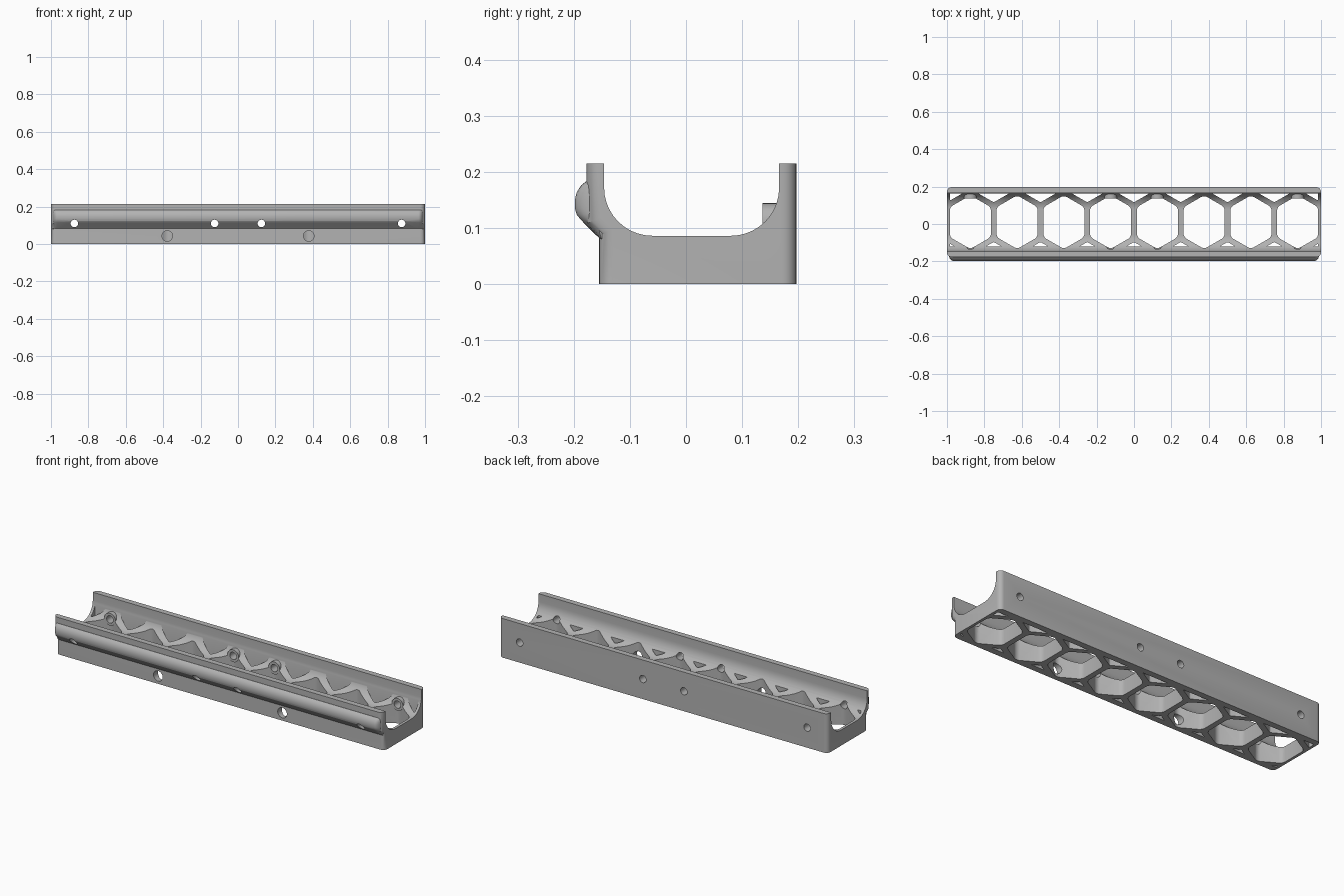
import bpy, bmesh, math
from mathutils import Matrix, Vector

if "Cube" in bpy.data.objects:
    bpy.data.objects.remove(bpy.data.objects["Cube"])

grey = bpy.data.materials.new("plain grey")
grey.use_nodes = True
colour = (0.45, 0.45, 0.45, 1)
grey.diffuse_color = colour
grey.node_tree.nodes["Principled BSDF"].inputs["Base Color"].default_value = colour

MID = 0.01        # y of the trough centre
PITCH = 0.25      # spacing of the honeycomb cells
SCREWS = (-0.875, -0.125, 0.125, 0.875)


def finish(bm, name):
    bmesh.ops.recalc_face_normals(bm, faces=bm.faces[:])
    mesh = bpy.data.meshes.new(name)
    bm.to_mesh(mesh)
    bm.free()
    mesh.materials.append(grey)
    ob = bpy.data.objects.new(name, mesh)
    bpy.context.collection.objects.link(ob)
    return ob


def extrude(bm, points, move):
    """Close a profile and sweep it along a straight vector."""
    face = bm.faces.new([bm.verts.new(p) for p in points])
    out = bmesh.ops.extrude_face_region(bm, geom=[face])["geom"]
    bmesh.ops.translate(bm, vec=move, verts=[v for v in out if isinstance(v, bmesh.types.BMVert)])


def round_upright(bm, radius, segments, test=lambda v: True):
    edges = [e for e in bm.edges
             if abs(e.verts[0].co.x - e.verts[1].co.x) < 1e-5
             and abs(e.verts[0].co.z - e.verts[1].co.z) > 0.01
             and all(test(v.co) for v in e.verts)]
    bmesh.ops.bevel(bm, geom=edges, offset=radius, segments=segments, profile=0.5,
                    affect='EDGES', clamp_overlap=True)


def tube(bm, x, z, y0, y1, radius):
    place = Matrix.Translation((x, (y0 + y1) / 2, z)) @ Matrix.Rotation(math.pi / 2, 4, 'X')
    bmesh.ops.create_cone(bm, cap_ends=True, segments=32, radius1=radius, radius2=radius,
                          depth=y1 - y0, matrix=place)


def combine(target, other, operation):
    mod = target.modifiers.new("combine", 'BOOLEAN')
    mod.operation, mod.solver, mod.object = operation, 'EXACT', other
    bpy.context.view_layer.objects.active = target
    bpy.ops.object.modifier_apply(modifier=mod.name)
    bpy.data.objects.remove(other)


# Channel body: outer shell plus a rounded trough
outline = [(-0.155, 0), (0.197, 0), (0.197, 0.215), (0.166, 0.215)]
for side in (1, -1):
    angles = range(0, 91, 9) if side > 0 else range(90, -1, -9)
    for a in angles:
        t = math.radians(a)
        outline.append((MID + side * (0.07 + 0.086 * math.cos(t)), 0.172 - 0.086 * math.sin(t)))
outline += [(-0.146, 0.215), (-0.177, 0.215), (-0.177, 0.108), (-0.155, 0.086)]
bm = bmesh.new()
extrude(bm, [(-1, y, z) for y, z in outline], (2, 0, 0))
outer = {(round(y, 3), round(z, 3)) for y, z in outline[:3] + outline[-3:]}
round_upright(bm, 0.025, 5, lambda c: (round(c.y, 3), round(c.z, 3)) in outer)
body = finish(bm, "channel_body")

# Hexagonal openings through the floor
bm = bmesh.new()
for i in range(8):
    x = (i - 3.5) * PITCH
    cell = [(0.11, -0.08), (0.11, 0.08), (0, 0.1435), (-0.11, 0.08), (-0.11, -0.08), (0, -0.1435)]
    extrude(bm, [(x + u, MID + v, -0.1) for u, v in cell], (0, 0, 0.5))
round_upright(bm, 0.018, 4)
combine(body, finish(bm, "hexagon_cutter"), 'DIFFERENCE')

# Triangular openings between the ribs and the long walls
bm = bmesh.new()
for i in range(9):
    x = (i - 4) * PITCH
    for side, wall in ((1, 0.163 - MID), (-1, 0.12 + MID)):
        half = (wall - 0.106) / 0.577
        shape = [(-half, wall), (0, 0.106), (half, wall)]
        if i in (0, 8):
            s = 1 if i == 0 else -1
            shape = [(s * 0.015, wall), (s * 0.015, 0.115), (s * half, wall)]
        extrude(bm, [(x + u, MID + side * v, -0.1) for u, v in shape], (0, 0, 0.5))
round_upright(bm, 0.005, 2)
combine(body, finish(bm, "triangle_cutter"), 'DIFFERENCE')

# Rounded rail along the front, tapering at both ends
rail = [(-0.15, 0.184), (-0.178, 0.183), (-0.187, 0.176), (-0.195, 0.163), (-0.198, 0.15),
        (-0.198, 0.135), (-0.195, 0.124), (-0.188, 0.115), (-0.155, 0.082), (-0.15, 0.08)]
steps = [math.radians(a) for a in (75, 60, 45, 30, 15, 0)]
stations = [(0.965 + 0.028 * math.sin(t), math.cos(t)) for t in steps]
stations = [(-x, f) for x, f in stations] + stations[::-1]
bm = bmesh.new()
rings = [[bm.verts.new((x, -0.15 + (y + 0.15) * f, z)) for y, z in rail] for x, f in stations]
for a, b in zip(rings, rings[1:]):
    for k in range(len(rail)):
        n = (k + 1) % len(rail)
        bm.faces.new((a[k], a[n], b[n], b[k]))
bm.faces.new(rings[0])
bm.faces.new(rings[-1])
combine(body, finish(bm, "front_rail"), 'UNION')

# Screw bosses inside the back wall
bm = bmesh.new()
for x in SCREWS:
    tube(bm, x, 0.11, 0.136, 0.185, 0.034)
combine(body, finish(bm, "screw_bosses"), 'UNION')

# Screw holes through both walls, and two larger holes low in the front
bm = bmesh.new()
for x in SCREWS:
    tube(bm, x, 0.11, -0.3, 0.3, 0.02)
for x in (-0.378, 0.378):
    tube(bm, x, 0.043, -0.3, -0.05, 0.028)
combine(body, finish(bm, "hole_cutter"), 'DIFFERENCE')

# Smooth the curves, keep the edges crisp
for ob in bpy.context.selected_objects:
    ob.select_set(False)
body.select_set(True)
bpy.context.view_layer.objects.active = body
bpy.ops.object.shade_smooth_by_angle(angle=math.radians(30))
